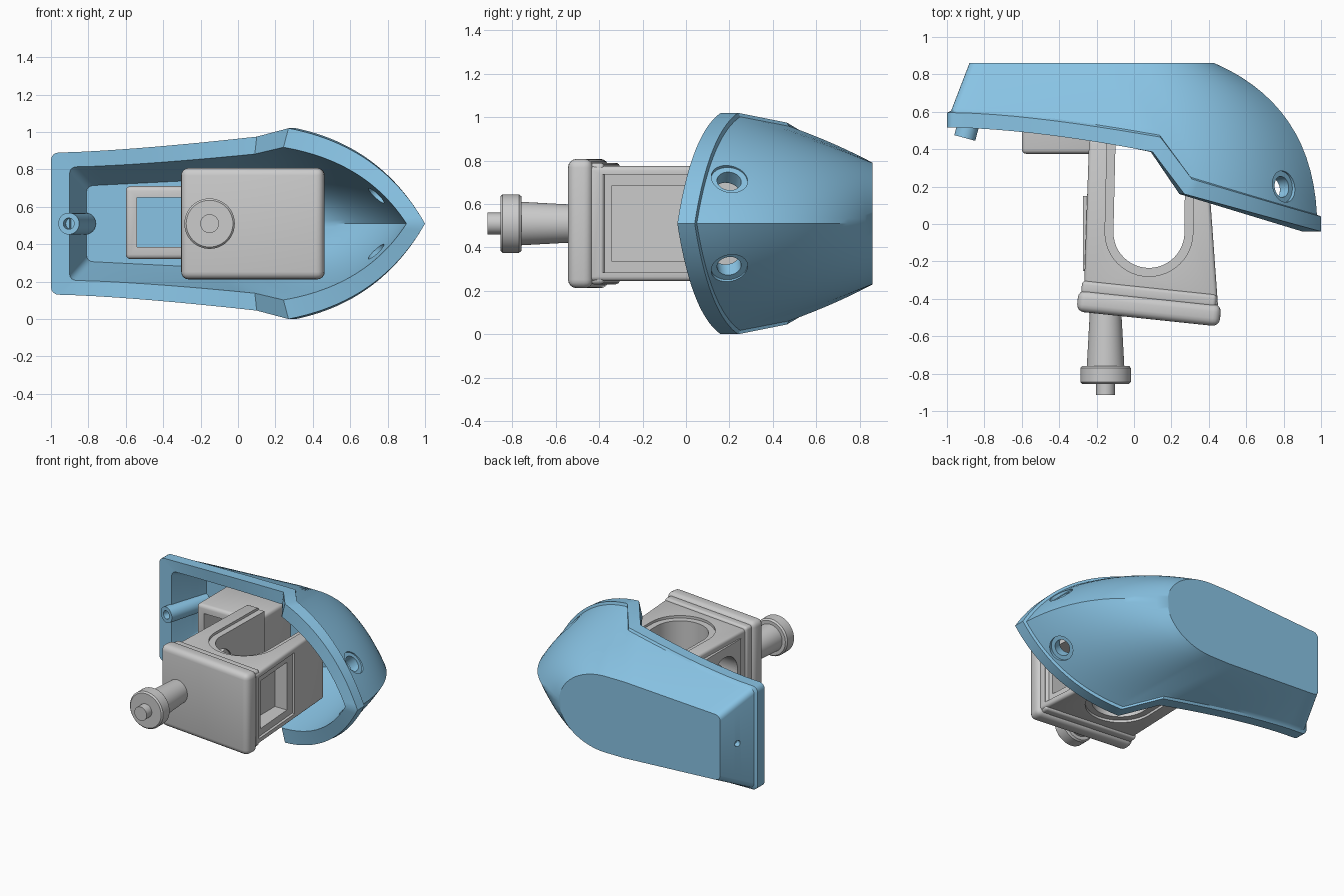
import bpy, bmesh
from math import sin, cos, pi, radians
from mathutils import Vector, Matrix

if "Cube" in bpy.data.objects:
    bpy.data.objects.remove(bpy.data.objects["Cube"])

ZC = 0.51
blue = bpy.data.materials.new("blue")
blue.diffuse_color = (0.25, 0.55, 0.78, 1)
blue.use_nodes = True
blue.node_tree.nodes["Principled BSDF"].inputs["Base Color"].default_value = blue.diffuse_color


def make(name, verts, faces, mat=None):
    me = bpy.data.meshes.new(name)
    bm = bmesh.new()
    vs = [bm.verts.new(v) for v in verts]
    for f in faces:
        bm.faces.new([vs[i] for i in f])
    bmesh.ops.remove_doubles(bm, verts=bm.verts, dist=1e-5)
    bmesh.ops.recalc_face_normals(bm, faces=bm.faces)
    bm.to_mesh(me)
    bm.free()
    ob = bpy.data.objects.new(name, me)
    bpy.context.collection.objects.link(ob)
    if mat:
        me.materials.append(mat)
    return ob


def loft(name, rings, mat=None):
    n = len(rings[0])
    verts = [p for r in rings for p in r]
    faces = [(k*n + i, k*n + (i+1) % n, (k+1)*n + (i+1) % n, (k+1)*n + i)
             for k in range(len(rings)-1) for i in range(n)]
    faces += [list(range(n)), list(range(len(verts)-n, len(verts)))]
    return make(name, verts, faces, mat)


def prism(name, pts, z0, z1):
    return loft(name, [[(x, y, z) for x, y in pts] for z in (z0, z1)])


def box(name, x, y, z):
    return prism(name, [(x[0], y[0]), (x[1], y[0]), (x[1], y[1]), (x[0], y[1])], *z)


def lathe(name, prof, origin, axis, n=48, mat=None):
    q = Vector(axis).normalized().to_track_quat('Z', 'Y')
    o = Vector(origin)
    rings = [[o + q @ Vector((max(r, .0004)*cos(2*pi*i/n), max(r, .0004)*sin(2*pi*i/n), d))
              for i in range(n)] for r, d in prof]
    return loft(name, rings, mat)


def select(ob):
    bpy.ops.object.select_all(action='DESELECT')
    ob.select_set(True)
    bpy.context.view_layer.objects.active = ob


def cut(ob, *cutters):
    for c in cutters:
        c.hide_render = True
        m = ob.modifiers.new("cut", 'BOOLEAN')
        m.operation, m.solver, m.object = 'DIFFERENCE', 'EXACT', c
        select(ob)
        bpy.ops.object.modifier_apply(modifier=m.name)
        bpy.data.objects.remove(c)


def bevel(ob, w, seg=4):
    m = ob.modifiers.new("bevel", 'BEVEL')
    m.width, m.segments, m.limit_method = w, seg, 'ANGLE'
    select(ob)
    bpy.ops.object.modifier_apply(modifier=m.name)


def smooth(ob):
    select(ob)
    bpy.ops.object.shade_smooth_by_angle(angle=radians(30))


# hull stations: rim (x, half width, y), back edge (x, half width), bulge b, c, lip shift
S = []
for i in range(5):                                   # rear corner
    a = pi/2*i/4
    S.append((-.96-.04*cos(a), .34+.04*sin(a), .515, -.84-.04*cos(a), .20+.04*sin(a), .5, .5, 0))
for i in range(1, 11):                               # long side
    s = i/10
    S.append((-.96+1.06*s, .38+.085*s**1.4, .515-.13*s**1.6, -.84+.74*s, .24+.04*s,
              .5-.05*s, .5+.05*s, .04*s**4))
for i in range(25):                                  # pointed nose
    t = i/24
    x = .27*(1-t)**2 + 2*t*(1-t)*.765 + t*t
    h = .51*(1-t)**2 + 2*t*(1-t)*.415
    S.append((x, h, .16-.2*(x-.27)/.73, .05+.38*sin(t*pi/2), .28*cos(t*pi/2),
              .45-.4*t, .55+.17*t, .04*(1-t)**2))


def ring(half):
    pts = [(x, y, ZC+h) for x, y, h in half]
    return pts + [(x, y, ZC-h) for x, y, h in half[-2::-1]]


def wall(starts, ends, n=14):
    out = []
    for k in range(n+1):
        t = k/n
        half = []
        for p, q, s in zip(starts, ends, S):
            f = (s[5], s[6], s[5])
            c = [a+(b-a)*w for a, b, w in zip(p, q, f)]
            half.append([a*(1-t)**2 + 2*t*(1-t)*m + b*t*t for a, m, b in zip(p, c, q)])
        out.append(ring(half))
    return out


lip_low = [(s[0], s[2], s[1]) for s in S]
lip_top = [(s[0]+s[7], s[2]+.08, s[1]) for s in S]
skin = [((s[0]+s[7])*.978, s[2]+.09, s[1]*.965) for s in S]
back = [(s[3], .86, max(s[4], 0)) for s in S]
mouth = [(s[0]*.9, s[2], s[1]*.8) for s in S]
floor = [(s[3]*.92, .79, s[4]*.85) for s in S]
shell = loft("hull_shell", wall(skin, back)[::-1] + [ring(lip_top), ring(lip_low)]
             + wall(mouth, floor), blue)
bpy.context.view_layer.update()

# nose holes with shallow counterbores, rear screw hole
cutters = []
for sg in (1, -1):
    n = Vector((.74, .1, .67*sg)).normalized()
    ok, p, _, _ = shell.ray_cast(Vector((.8, .2, ZC+.205*sg)) + n, -n)
    if not ok:
        p = Vector((.8, .2, ZC+.205*sg))
    cutters.append(lathe("bore", [(.085, -.018), (.085, .12)], p, n))
    cutters.append(lathe("hole", [(.056, -.3), (.056, .12)], p, n))
cutters.append(lathe("screw", [(.022, -.15), (.022, .1)], (-.93, .73, ZC), (-.93, .36, 0), 24))
cut(shell, *cutters)
smooth(shell)

# screw boss inside the rear
smooth(lathe("screw_boss", [(0, .08), (.03, .08), (.03, 0), (.058, 0), (.058, .34), (0, .34)],
             (-.905, .46, ZC), (.26, .96, 0), 32, blue))

# bracket body with U shaped slot
body = prism("bracket_body", [(-.268, -.38), (.45, -.45), (.385, .45), (-.24, .45)], .245, .775)
bevel(body, .02, 3)


def slot(r, z0, z1):
    arc = [(.08+r*cos(pi+pi*i/24), -.045+r*sin(pi+pi*i/24)) for i in range(25)]
    return prism("slot", arc + [(.08+r+.005, .6), (.08-r+.015, .6)], z0, z1)


def side(y):
    return .43-.0722*(y+.45)


cut(body, slot(.19, 0, 1.1), slot(.235, .757, 1), slot(.235, 0, .263),
    prism("frame", [(side(-.39), -.39), (.6, -.39), (.6, .07), (side(.07), .07)], .285, .735),
    box("window", (.3, .6), (-.34, 0), (.335, .685)),
    lathe("round_hole", [(.152, -.5), (.152, -.02)], (0, -.06, ZC), (1, 0, 0)))
smooth(body)

# raised side pad with the same round opening, and the pivot disc in it
pad = box("side_pad", (-.272, -.245), (-.25, .15), (.29, .73))
cut(pad, lathe("pad_hole", [(.152, -.5), (.5*.304, .1)], (0, -.06, ZC), (1, 0, 0)))
smooth(lathe("pivot_disc", [(0, 0), (.125, 0), (.125, .13), (0, .13)], (-.25, .035, ZC), (1, 0, 0)))

# tilted front plate and its stepped neck
for name, hx, hy, hz, cy, w in (("front_plate", .384, .058, .298, -.45, .04),
                                ("plate_neck", .362, .035, .28, -.375, .02)):
    p = box(name, (-hx, hx), (-hy, hy), (-hz, hz))
    bevel(p, w)
    p.data.transform(Matrix.Translation((.08, cy, ZC)) @ Matrix.Rotation(radians(-6), 4, 'Z'))
    if name == "plate_neck":
        cut(p, slot(.19, 0, 1.1))
    smooth(p)

# front knob
smooth(lathe("knob", [(0, -.06), (.05, -.06), (.05, 0), (.125, 0), (.135, .01), (.135, .085),
                      (.125, .097), (.1, .097), (.083, .41), (0, .41)],
             (-.152, -.855, ZC), (0, 1, 0)))

# hollow frame behind the bracket
frame = box("rear_frame", (-.6, -.12), (.375, .8), (.32, .71))
bevel(frame, .025, 3)
cut(frame, box("opening", (-.54, -.2), (.2, 1), (.385, .65)))
smooth(frame)
